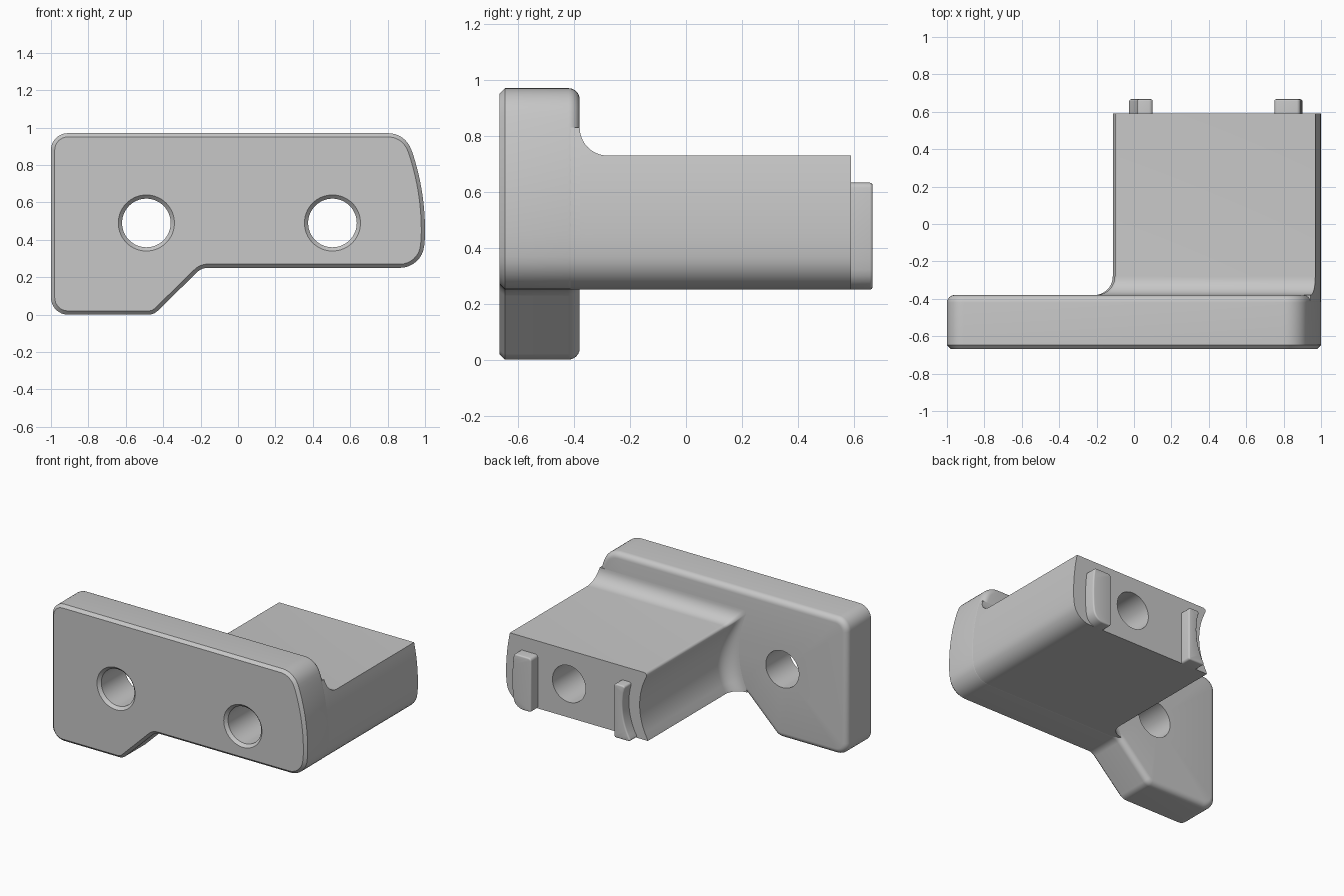
import bpy, bmesh, math
from mathutils import Vector

cube = bpy.data.objects.get("Cube")
if cube:
    bpy.data.objects.remove(cube, do_unlink=True)

GREY = (0.57, 0.57, 0.57, 1)
mat = bpy.data.materials.new("plain grey")
mat.use_nodes = True
mat.diffuse_color = GREY
mat.node_tree.nodes["Principled BSDF"].inputs["Base Color"].default_value = GREY

FRONT, BACK = -0.667, -0.38
ARM_START, ARM_END, TAB_END = -0.43, 0.59, 0.667
BOTTOM, ARM_TOP, FILLET = 0.25, 0.73, 0.1
HOLE_LEFT, HOLE_RIGHT = -0.49, 0.505


def rounded(corners, seg=8):
    """Outline from (x, z, radius) corners, listed counter-clockwise."""
    out, n = [], len(corners)
    for i, (x, z, r) in enumerate(corners):
        p = Vector((x, z))
        if r == 0:
            out.append(p)
            continue
        a = (Vector(corners[i - 1][:2]) - p).normalized()
        b = (Vector(corners[(i + 1) % n][:2]) - p).normalized()
        half = a.angle(b) / 2
        c = p + (a + b).normalized() * (r / math.sin(half))
        start = p + a * (r / math.tan(half)) - c
        end = p + b * (r / math.tan(half)) - c
        turn = math.atan2(start.x * end.y - start.y * end.x, start.dot(end))
        for k in range(seg + 1):
            t = turn * k / seg
            out.append(c + Vector((start.x * math.cos(t) - start.y * math.sin(t),
                                   start.x * math.sin(t) + start.y * math.cos(t))))
    return out


def inset(pts, d):
    """Move a counter-clockwise outline inward by d."""
    out = []
    for i, p in enumerate(pts):
        e1 = (p - pts[i - 1]).normalized()
        e2 = (pts[(i + 1) % len(pts)] - p).normalized()
        n1, n2 = Vector((-e1.y, e1.x)), Vector((-e2.y, e2.x))
        out.append(p + (n1 + n2) * (d / (1 + n1.dot(n2))))
    return out


def loft(name, rings, holes=()):
    """Skin (y, outline) rings, with through holes, and cap both ends."""
    bm = bmesh.new()
    caps = [[], []]
    for tube in (rings, *holes):
        loops = [[bm.verts.new((p.x, y, p.y)) for p in pts] for y, pts in tube]
        n = len(loops[0])
        for a, b in zip(loops, loops[1:]):
            for i in range(n):
                j = (i + 1) % n
                bm.faces.new((a[i], a[j], b[j], b[i]))
        for cap, ring in zip(caps, (loops[0], loops[-1])):
            cap += [bm.edges.get((ring[i - 1], ring[i])) for i in range(n)]
    for cap in caps:
        bmesh.ops.triangle_fill(bm, edges=cap, use_beauty=True, normal=(0, 1, 0))
    bmesh.ops.recalc_face_normals(bm, faces=bm.faces)
    mesh = bpy.data.meshes.new(name)
    bm.to_mesh(mesh)
    bm.free()
    mesh.materials.append(mat)
    obj = bpy.data.objects.new(name, mesh)
    bpy.context.collection.objects.link(obj)
    return obj


def bulge(z):
    """x of the shallow convex side."""
    return -0.32 + math.sqrt(1.32 ** 2 - (z - 0.45) ** 2)


def hollow(z):
    """x of the concave side of the arm."""
    return -0.5 + math.sqrt(0.45 ** 2 - (z - 0.49) ** 2)


def steps(f, a, b, n=10, dx=0.0):
    """Points along a curved side, from height a to height b."""
    zs = [a + (b - a) * i / n for i in range(n + 1)]
    return [(f(z) + dx, z, 0) for z in zs]


def round_end(outline, y, r, n=6):
    """Rings that round over the far edge of a part."""
    return [(y - r + r * math.sin(t), inset(outline, r - r * math.cos(t)))
            for t in [math.pi / 2 * k / n for k in range(n + 1)]]


def circle(x, r, n=64):
    return [Vector((x + r * math.cos(math.tau * i / n), 0.49 + r * math.sin(math.tau * i / n)))
            for i in range(n)]


# Mounting plate with chamfered front, rounded back edge and countersunk holes
plate_outline = rounded(
    [(-1, 0, 0.09), (-0.45, 0, 0.07), (-0.195, BOTTOM, 0.08), (bulge(BOTTOM), BOTTOM, 0.13)]
    + steps(bulge, 0.41, 0.86, 12)
    + [(bulge(0.97), 0.97, 0.13), (-1, 0.97, 0.09)])
plate = loft("mounting_plate",
             [(FRONT, inset(plate_outline, 0.02)), (FRONT + 0.02, plate_outline)]
             + round_end(plate_outline, BACK, 0.04),
             [[(FRONT, circle(x, 0.15)), (FRONT + 0.02, circle(x, 0.13)), (BACK, circle(x, 0.13))]
              for x in (HOLE_LEFT, HOLE_RIGHT)])


# Arm, flaring into the plate along its top and concave side
def arm_outline(flare):
    top, left = ARM_TOP + flare, -0.115 - flare
    side = [(x - flare, BOTTOM + (z - BOTTOM) * (top - BOTTOM) / (ARM_TOP - BOTTOM), 0)
            for x, z, _ in steps(hollow, 0.68, 0.27, 12)]
    pts = ([(bulge(BOTTOM), BOTTOM, 0.13)] + steps(bulge, 0.41, top)
           + [(left, top, 0.02)] + side + [(left, BOTTOM, 0)])
    return inset(rounded(pts), 0.001)


flares = []
for k in range(11):
    t = math.pi / 2 * k / 10
    flares.append((BACK + FILLET * (1 - math.cos(t)), arm_outline(FILLET * (1 - math.sin(t)))))
arm = loft("arm", [(ARM_START, arm_outline(FILLET))] + flares + [(ARM_END, arm_outline(0))],
           [[(ARM_START, circle(HOLE_RIGHT, 0.13)), (ARM_END, circle(HOLE_RIGHT, 0.13))]])

# Two locating tabs on the end of the arm
TAB_TOP = 0.632
hollow_tab = rounded([(0.1, BOTTOM, 0.015), (0.1, TAB_TOP, 0.02),
                      (hollow(TAB_TOP) + 0.085, TAB_TOP, 0.015)]
                     + steps(hollow, 0.58, 0.29, 10, 0.085)
                     + [(hollow(BOTTOM) + 0.085, BOTTOM, 0.012)], 5)
bulge_tab = rounded([(0.75, BOTTOM, 0.015), (bulge(BOTTOM) - 0.1, BOTTOM, 0.08)]
                    + steps(bulge, 0.36, 0.59, 8, -0.1)
                    + [(bulge(TAB_TOP) - 0.1, TAB_TOP, 0.02), (0.75, TAB_TOP, 0.02)], 5)
tabs = [loft(name, [(ARM_END - 0.01, o)] + round_end(o, TAB_END, 0.01, 4))
        for name, o in (("hollow_tab", hollow_tab), ("bulge_tab", bulge_tab))]

# Smooth the curved surfaces and keep the crisp edges
bpy.ops.object.select_all(action='DESELECT')
for part in [plate, arm] + tabs:
    part.select_set(True)
bpy.context.view_layer.objects.active = plate
bpy.ops.object.shade_smooth_by_angle(angle=math.radians(30))
